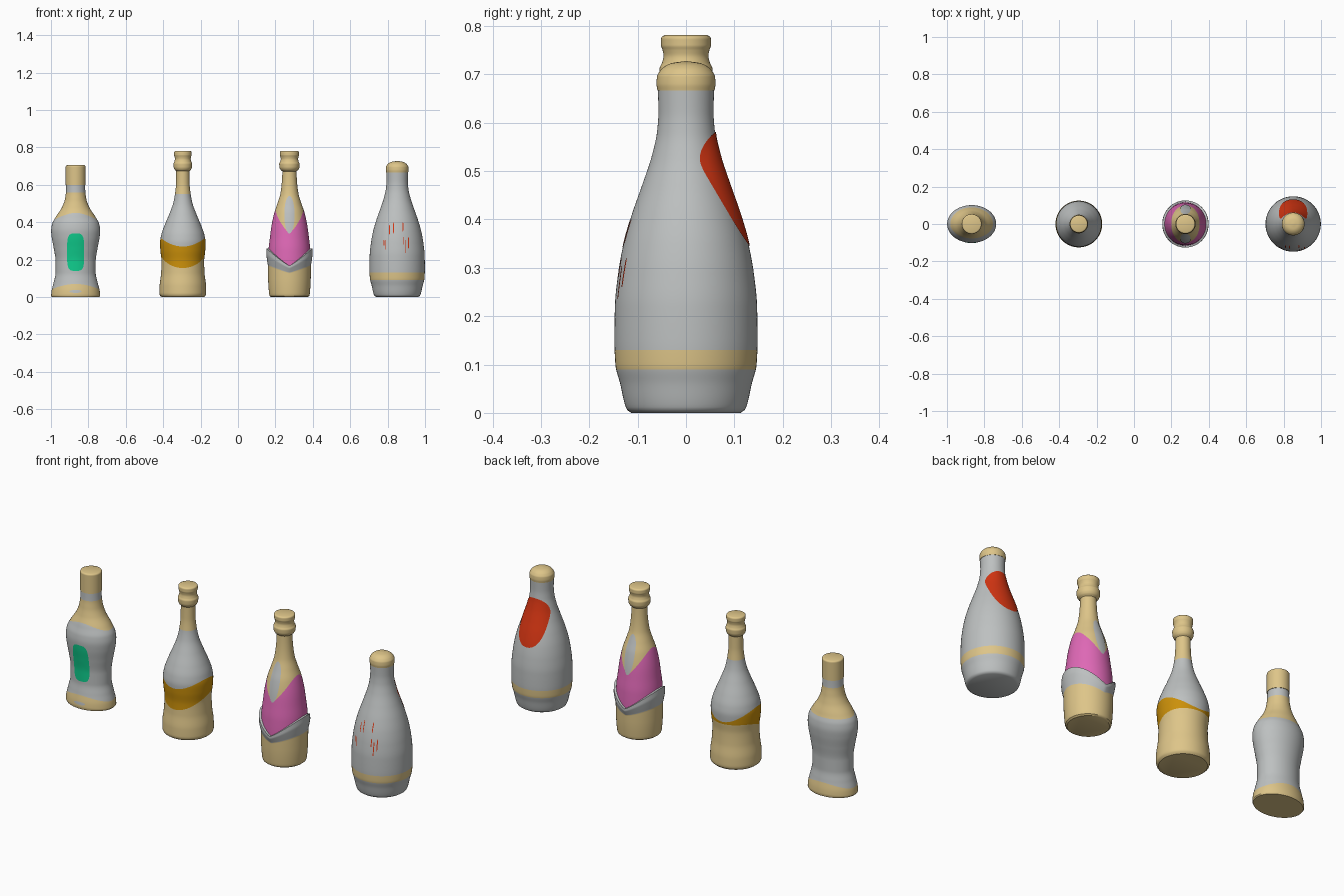
import bpy, math

if "Cube" in bpy.data.objects:
    bpy.data.objects.remove(bpy.data.objects["Cube"])

# ---------- colours ----------
COLOURS = {
    "tan": (.73, .56, .25), "grey": (.51, .53, .53), "green": (.005, .62, .27),
    "gold": (.60, .28, .003), "pink": (.74, .14, .47), "red": (.65, .035, .006)}
MATS = {}
for name, c in COLOURS.items():
    MATS[name] = bpy.data.materials.new(name)
    MATS[name].diffuse_color = (*c, 1)
SEG = 96


def smooth_profile(pts):
    """Monotone cubic radius as a function of height."""
    n = len(pts)
    d = [(pts[i + 1][1] - pts[i][1]) / (pts[i + 1][0] - pts[i][0]) for i in range(n - 1)]
    m = [d[0]] + [0 if d[i - 1] * d[i] <= 0 else 2 * d[i - 1] * d[i] / (d[i - 1] + d[i])
                  for i in range(1, n - 1)] + [d[-1]]

    def radius(z):
        z = min(max(z, pts[0][0]), pts[-1][0])
        i = next((k for k in range(n - 1) if z <= pts[k + 1][0]), n - 2)
        h = pts[i + 1][0] - pts[i][0]
        t = (z - pts[i][0]) / h
        return ((1 + 2 * t) * (1 - t) ** 2 * pts[i][1] + t * (1 - t) ** 2 * h * m[i]
                + t * t * (3 - 2 * t) * pts[i + 1][1] + t * t * (t - 1) * h * m[i + 1])
    return radius


def finish(name, verts, faces, mats, index=None):
    me = bpy.data.meshes.new(name)
    me.from_pydata(verts, [], faces)
    for m in mats:
        me.materials.append(MATS[m])
    if index:
        me.polygons.foreach_set("material_index", index)
    me.shade_smooth()
    me.set_sharp_from_angle(angle=math.radians(35))
    ob = bpy.data.objects.new(name, me)
    bpy.context.collection.objects.link(ob)
    return ob


def round_depth(z):
    return 1.0


def surface(cx, radius, depth, a, z, off=0.0):
    """Point on a bottle; angle 0 is the front."""
    r = radius(z) + off
    return (cx + r * math.sin(a), -r * math.cos(a) * depth(z), z)


def lathe(name, cx, pts, bands, depth=round_depth, step=.006):
    """Turned part; bands = (upper edge as number or f(angle), colour, swell).
    Rows follow the band edges, so painted borders are clean."""
    radius = smooth_profile(pts)
    verts, faces, idx, rows = [], [], [], []
    mats = list(dict.fromkeys(b[1] for b in bands))
    low = lambda a: pts[0][0]
    skip = 0
    for edge, col, swell in bands:
        high = edge if callable(edge) else (lambda a, e=edge: e)
        n = max(4, round((high(1.0) - low(1.0)) / step))
        for k in range(skip, n + 1):
            t = k / n
            rows.append(mats.index(col))
            for j in range(SEG):
                a = j * math.tau / SEG
                z = low(a) + (high(a) - low(a)) * t
                verts.append(surface(cx, radius, depth, a, z, swell * min(1, t * 1.5)))
        skip = 0 if swell else 1
        low = high
    for i in range(len(rows) - 1):
        # the step from a swollen band back to the body keeps the band's colour
        step_back = i > 0 and bands and rows[i + 1] != rows[i] and \
            any(b[2] and mats.index(b[1]) == rows[i] for b in bands)
        for j in range(SEG):
            k = (j + 1) % SEG
            faces.append((i * SEG + j, i * SEG + k, (i + 1) * SEG + k, (i + 1) * SEG + j))
            idx.append(rows[i] if step_back else rows[i + 1])
    faces.append(tuple(range(SEG - 1, -1, -1)))
    idx.append(rows[0])
    top = (len(rows) - 1) * SEG
    faces.append(tuple(range(top, top + SEG)))
    idx.append(rows[-1])
    finish(name, verts, faces, mats, idx)
    return radius


def label(name, cx, radius, col, z0, w, h, dx=0, turn=0, power=2, depth=round_depth,
          rings=10, segs=48):
    """Thin superellipse label wrapped onto a bottle."""
    def put(u, v):
        z = z0 + v * h
        s = max(-1, min(1, (dx + u * w) / radius(z)))
        return surface(cx, radius, depth, turn + math.asin(s), z, .002)
    sup = lambda c: math.copysign(abs(c) ** (2 / power), c)
    verts, faces = [put(0, 0)], []
    for i in range(1, rings + 1):
        for j in range(segs):
            t = j * math.tau / segs
            verts.append(put(sup(math.cos(t)) * i / rings, sup(math.sin(t)) * i / rings))
    for j in range(segs):
        k = (j + 1) % segs
        faces.append((0, 1 + j, 1 + k))
        for i in range(rings - 1):
            a, b = 1 + i * segs, 1 + (i + 1) * segs
            faces.append((a + j, b + j, b + k, a + k))
    finish(name, verts, faces, [col])


# ---------- bottle 1: flattened, waisted, green label ----------
X1 = -.868


def oval(z):
    t = min(1, max(0, (z - .40) / .14))
    return .77 + .23 * t * t * (3 - 2 * t)


r1 = lathe("waisted_bottle", X1,
           [(0, .127), (.006, .131), (.03, .129), (.08, .117), (.13, .107), (.19, .107),
            (.26, .117), (.32, .128), (.355, .131), (.39, .126), (.43, .105), (.48, .073),
            (.52, .058), (.56, .052), (.61, .050)],
           [(lambda a: .056 + .014 * math.cos(2 * a), "tan", 0),
            (lambda a: .415 + .035 * max(0, math.cos(a)) ** 2, "grey", 0),
            (.56, "tan", 0), (.61, "grey", 0)], oval)
lathe("waisted_bottle_cap", X1,
      [(.6, .053), (.65, .053), (.697, .053), (.703, .050), (.705, .045)],
      [(.705, "tan", 0)], step=.002)
label("green_label", X1, r1, "green", .24, .045, .10, power=4, depth=oval)
label("base_mark", X1, r1, "grey", .03, .032, .008, depth=oval)

# ---------- crowns shared by bottles 2 and 3 ----------
CROWN = [(.672, .036), (.682, .047), (.695, .052), (.712, .053), (.724, .048), (.738, .045),
         (.75, .047), (.76, .050), (.773, .050), (.778, .048), (.781, .042)]


def crown(name, cx, k):
    lathe(name, cx, [(z, r * k) for z, r in CROWN], [(.781, "tan", 0)], step=.002)


# ---------- bottle 2: gold wavy band ----------
X2 = -.295
lathe("gold_band_bottle", X2,
      [(0, .113), (.006, .121), (.02, .125), (.06, .124), (.13, .116), (.19, .114), (.25, .120),
       (.29, .122), (.33, .116), (.38, .099), (.44, .074), (.50, .052), (.55, .042), (.61, .036),
       (.69, .035)],
      [(lambda a: .21 - .042 * math.cos(a) - .013 * math.cos(2 * a), "tan", 0),
       (lambda a: .287 + .010 * math.cos(a) - .027 * math.cos(2 * a), "gold", 0),
       (.55, "grey", 0), (.69, "tan", 0)])
crown("gold_band_bottle_crown", X2, .94)

# ---------- bottle 3: pink wrap with raised collar ----------
X3 = .275


def vee(base, rise):
    return lambda a: base + rise * abs(math.sin(a)) ** 1.15


r3 = lathe("pink_bottle", X3,
           [(0, .098), (.006, .106), (.02, .109), (.10, .114), (.17, .115), (.25, .112),
            (.32, .104), (.38, .096), (.45, .081), (.50, .064), (.55, .049), (.60, .042),
            (.64, .039), (.69, .037)],
           [(vee(.13, .04), "tan", 0), (vee(.168, .092), "grey", .011),
            (vee(.34, .128), "pink", 0), (.69, "tan", 0)])
crown("pink_bottle_crown", X3, 1.03)
for side, turn in (("front", 0), ("back", math.pi)):
    label(side + "_drop", X3, r3, "grey", .44, .027, .10, turn=turn)

# ---------- bottle 4: wide, red patch on the back ----------
X4 = .851
r4 = lathe("wide_bottle", X4,
           [(0, .112), (.005, .121), (.02, .127), (.06, .136), (.10, .146), (.15, .148),
            (.22, .147), (.29, .140), (.35, .129), (.41, .112), (.47, .091), (.53, .071),
            (.58, .060), (.62, .057), (.672, .058)],
           [(.09, "grey", 0), (.13, "tan", 0), (.672, "grey", 0)])
lathe("wide_bottle_cap", X4,
      [(.666, .059), (.68, .061), (.695, .060), (.708, .053), (.717, .043), (.723, .030),
       (.727, .004)], [(.727, "tan", 0)], step=.001)
label("red_patch", X4, r4, "red", .463, .074, .118, turn=math.pi, power=2.4)
STREAKS = [(-.06, .28, .025), (-.07, .29, .015), (-.04, .36, .025), (-.02, .37, .03),
           (.03, .375, .025), (.032, .30, .02), (.045, .27, .035), (.06, .29, .03)]
for i, (dx, z, h) in enumerate(STREAKS):
    label("red_streak_%d" % i, X4, r4, "red", z, .0022, h, dx=dx, power=5, rings=4, segs=16)

for m in bpy.data.materials:
    if m.users and not m.is_grease_pencil:
        m.use_nodes = True
        m.node_tree.nodes["Principled BSDF"].inputs["Base Color"].default_value = m.diffuse_color
